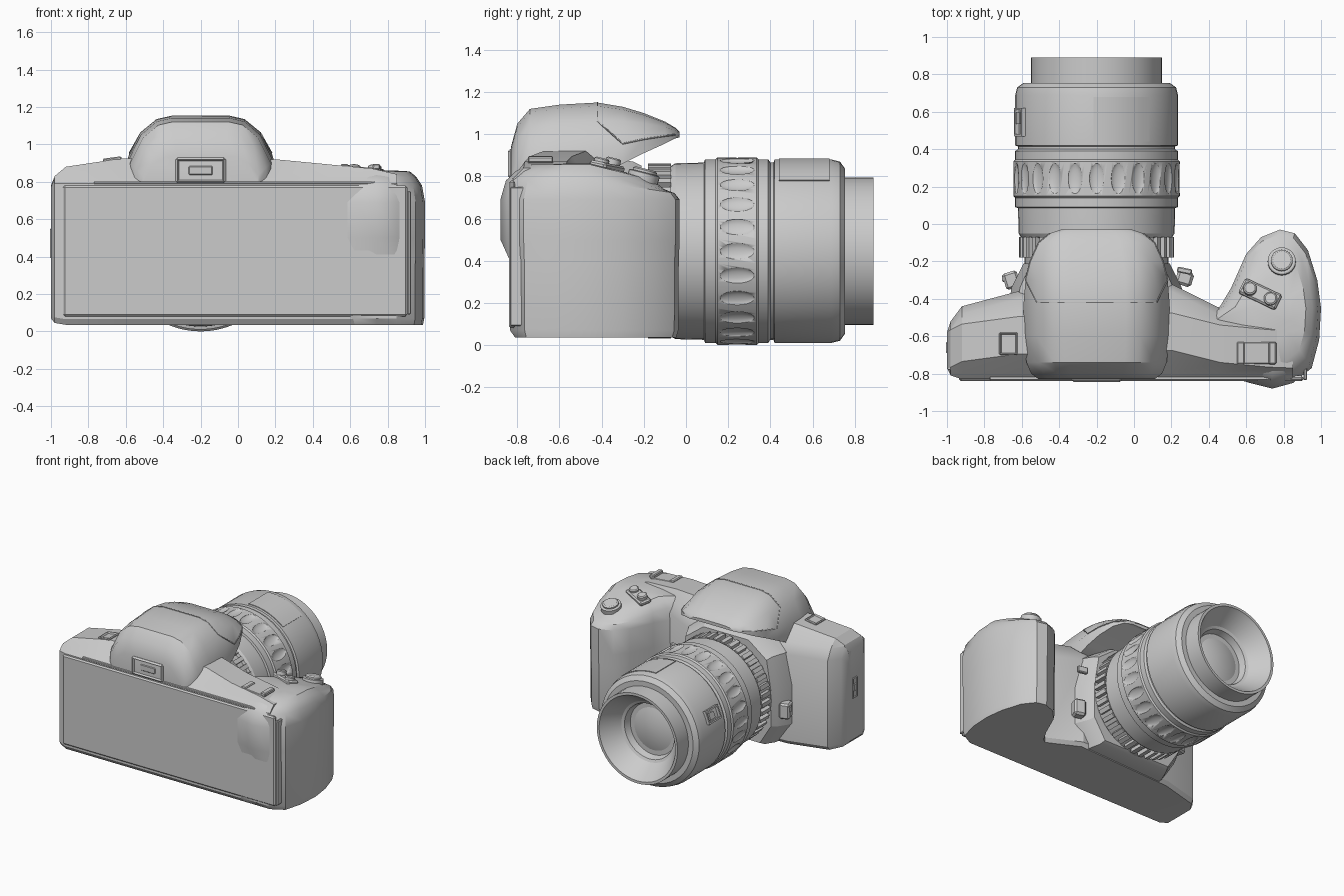
import bpy, bmesh
from math import cos, sin, pi, tau, radians
from mathutils import Matrix, Vector

if "Cube" in bpy.data.objects:
    bpy.data.objects.remove(bpy.data.objects["Cube"], do_unlink=True)

LENS_X, LENS_Z = -0.2, 0.445


def finish(name, bm, angle=28):
    """Turn a bmesh into a shaded object."""
    bmesh.ops.recalc_face_normals(bm, faces=bm.faces)
    mesh = bpy.data.meshes.new(name)
    bm.to_mesh(mesh)
    bm.free()
    obj = bpy.data.objects.new(name, mesh)
    bpy.context.collection.objects.link(obj)
    bpy.ops.object.select_all(action='DESELECT')
    obj.select_set(True)
    bpy.context.view_layer.objects.active = obj
    bpy.ops.object.shade_smooth_by_angle(angle=radians(angle))
    return obj


def loft(name, rings, angle=28):
    """Skin a list of equal-length rings and cap both ends."""
    bm = bmesh.new()
    rows = [[bm.verts.new(p) for p in ring] for ring in rings]
    n = len(rows[0])
    for a, b in zip(rows, rows[1:]):
        for i in range(n):
            j = (i + 1) % n
            bm.faces.new((a[i], a[j], b[j], b[i]))
    caps = [bm.faces.new(rows[0]), bm.faces.new(rows[-1])]
    bmesh.ops.triangulate(bm, faces=caps)
    return finish(name, bm, angle)


def lathe(name, profile, matrix, sides=48):
    """Revolve (height, radius) pairs around the matrix's z axis."""
    return loft(name, [[matrix @ Vector((r * cos(tau * i / sides), r * sin(tau * i / sides), h))
                        for i in range(sides)] for h, r in profile])


def add_box(bm, matrix, size):
    return bmesh.ops.create_cube(bm, size=1, matrix=matrix @ Matrix.Diagonal((*size, 1)))


def box(name, loc, size, rot=(0, 0, 0), bevel=0.006, recess=None, rim=0.02, depth=0.02):
    """Bevelled block, optionally with one face inset and sunk."""
    bm = bmesh.new()
    add_box(bm, Matrix.Identity(4), size)
    bmesh.ops.bevel(bm, geom=bm.edges[:], offset=bevel, segments=1, affect='EDGES')
    if recess:
        d = Vector(recess)
        bm.normal_update()
        face = max(bm.faces, key=lambda f: f.normal.dot(d))
        bmesh.ops.inset_region(bm, faces=[face], thickness=rim)
        bmesh.ops.translate(bm, verts=face.verts[:], vec=-d * depth)
    turn = Matrix.Translation(loc)
    for angle, axis in zip(rot, 'XYZ'):
        turn = turn @ Matrix.Rotation(angle, 4, axis)
    bm.transform(turn)
    return finish(name, bm)


# Main body: cross-sections along the width
def body_section(x, back, front, low, top):
    shoulder = min(0.79, top - 0.04)
    mid = (back + front) / 2
    return [(x, y, z) for y, z in (
        (back + .02, low), (back, low + .03), (back, shoulder), (back + .03, shoulder + .03),
        (mid - .1, top), (mid + .1, top), (front - .04, shoulder + .03),
        (front, shoulder - .05), (front, low + .03), (front - .02, low))]


loft("body", [body_section(*s) for s in (
    (-1, -.77, -.58, .07, .78), (-.98, -.81, -.52, .045, .83), (-.92, -.83, -.44, .035, .88),
    (-.62, -.83, -.36, .035, .925), (.2, -.83, -.32, .035, .92), (.46, -.83, -.45, .035, .895),
    (.72, -.83, -.5, .035, .87), (.85, -.82, -.52, .035, .84))])

# Hand grip: plan outline stacked upwards, with a sloping top
GRIP = ((.3, -.55), (.46, -.44), (.52, -.34), (.6, -.16), (.68, -.07), (.78, -.03), (.86, -.05),
        (.93, -.14), (.98, -.3), (1, -.45), (.99, -.62), (.95, -.77), (.85, -.85), (.74, -.88),
        (.62, -.85), (.45, -.8))


def grip_ring(z, scale, slope, back):
    ring = []
    for x, y in GRIP:
        px, py = .73 + (x - .73) * scale, max(back, -.45 + (y + .45) * scale)
        ring.append((px, py, z - slope * max(0, py + .45)))
    return ring


loft("hand_grip", [grip_ring(*s) for s in (
    (.035, .96, 0, -.81), (.07, .985, 0, -.835), (.4, .99, 0, -.835), (.5, 1, 0, -.88),
    (.69, 1, 0, -.88), (.78, .94, .15, -.88), (.825, .83, .25, -.88), (.855, .7, .25, -.88),
    (.86, .4, .25, -.88))], 32)

# Prism hump with overhanging flash nose
HALF = ((1, 0), (1, .35), (.82, .75), (.6, .95), (.4, 1))
HUMP = [(w, h) for w, h in HALF] + [(-w, h) for w, h in reversed(HALF)]


def hump_ring(y, half, low, top):
    return [Vector((LENS_X + w * half, y, low + h * (top - low))) for w, h in HUMP]


hump = [hump_ring(*s) for s in (
    (-.83, .31, .78, .94), (-.8, .35, .78, 1.05), (-.74, .375, .78, 1.12), (-.6, .39, .78, 1.14),
    (-.42, .39, .8, 1.15), (-.3, .38, .86, 1.13), (-.2, .355, .91, 1.1), (-.1, .31, .955, 1.06),
    (-.05, .25, .98, 1.03), (-.03, .19, .985, 1.01))]
loft("prism_hump", hump, 35)

# Flash lid seam following the hump surface
seam_pts = ([ring[1] for ring in hump[-2:4:-1]] + hump[4][2:8] + [ring[8] for ring in hump[5:-1]])
curve = bpy.data.curves.new("flash_lid_seam", 'CURVE')
curve.dimensions = '3D'
curve.bevel_depth = 0.004
curve.bevel_resolution = 0
spline = curve.splines.new('POLY')
spline.points.add(len(seam_pts) - 1)
for point, p in zip(spline.points, seam_pts):
    point.co = (*p, 1)
bpy.context.collection.objects.link(bpy.data.objects.new("flash_lid_seam", curve))

# Lens mount housing tapering from the body to the lens
MOUNT = ((-.5, 1), (.5, 1), (.9, .7), (1, .1), (1, -.6), (.75, -1), (-.75, -1), (-1, -.6),
         (-1, .1), (-.9, .7))
loft("mount_housing", [[(LENS_X + u * w, y, .46 + v * h) for u, v in MOUNT]
                       for y, w, h in ((-.5, .48, .42), (-.34, .455, .42), (-.25, .41, .41),
                                       (-.21, .39, .39))])

# Lens: axis points along +y
AXIS = Matrix.Translation((LENS_X, 0, LENS_Z)) @ Matrix.Rotation(-pi / 2, 4, 'X')
lathe("mount_ring", [(-.25, .385), (-.07, .385)], AXIS)
lathe("rear_barrel", [(-.08, .38), (-.07, .405), (-.05, .417), (.08, .42), (.09, .42)], AXIS)
zoom = lathe("zoom_ring", [(.085, .42), (.09, .435), (.14, .435), (.15, .445), (.335, .445),
                           (.345, .435), (.39, .435), (.4, .42)], AXIS, 96)
lathe("front_barrel", [
    (.39, .42), (.415, .42), (.42, .435), (.69, .435), (.73, .425), (.755, .39), (.755, .35),
    (.89, .35), (.89, .33), (.865, .315), (.75, .235), (.74, .215), (.69, .2), (.69, .18)], AXIS)
lathe("front_glass", [(.68, .195), (.695, .15), (.71, .08), (.715, .02)], AXIS)


def around(angle, radius, height):
    """Frame on the lens surface: x radial, y tangential, z along the axis."""
    return AXIS @ Matrix.Rotation(angle, 4, 'Z') @ Matrix.Translation((radius, 0, height))


# Finger scallops cut into the zoom ring
bm = bmesh.new()
for i in range(24):
    bmesh.ops.create_uvsphere(bm, u_segments=16, v_segments=10, radius=1,
                              matrix=around(tau * i / 24, .447, .243)
                              @ Matrix.Diagonal((.016, .04, .082, 1)))
cutter = finish("scallop_cutter", bm)
cutter.hide_render = True
cut = zoom.modifiers.new("scallops", 'BOOLEAN')
cut.operation, cut.solver, cut.object = 'DIFFERENCE', 'EXACT', cutter
bpy.context.view_layer.objects.active = zoom
bpy.ops.object.modifier_apply(modifier=cut.name)
bpy.data.objects.remove(cutter, do_unlink=True)

# Ribs on the mount ring
bm = bmesh.new()
for i in range(40):
    add_box(bm, around(tau * i / 40, .395, -.125), (.04, .032, .11))
finish("mount_ring_ribs", bm)

# Lens switch and scale panel
bm = bmesh.new()
for tangent, along, w, l in ((-.045, 0, .012, .15), (.045, 0, .012, .15), (0, -.07, .09, .012),
                             (0, .07, .09, .012), (0, .02, .05, .06)):
    add_box(bm, around(radians(202), .435, .545) @ Matrix.Translation((0, tangent, along)),
            (.04, w, l))
finish("lens_switch", bm)
arc = [radians(a) for a in range(-92, -49, 6)]
loft("lens_scale_panel", [[around(a, r, h).translation for r, h in
                           ((.42, .44), (.44, .44), (.44, .68), (.42, .68))] for a in arc])

# Back door and eyepiece
box("back_door", (-.015, -.825, .43), (1.84, .03, .7), bevel=.01)
box("door_hinge_strip", (.915, -.8, .42), (.02, .07, .66))
box("door_top_lip", (-.02, -.82, .795), (1.5, .03, .015), bevel=.003)
box("eyepiece", (LENS_X, -.815, .86), (.27, .06, .14), bevel=.012, recess=(0, -1, 0), depth=.03)
box("eyepiece_window", (LENS_X, -.82, .86), (.13, .03, .05))

# Shutter button and mode buttons
tilt = Matrix.Rotation(-.25, 4, 'X')
lathe("shutter_collar", [(-.03, .075), (.01, .075), (.014, .068)],
      Matrix.Translation((.79, -.2, .805)) @ tilt, 24)
lathe("shutter_button", [(-.02, .058), (.025, .058), (.032, .048)],
      Matrix.Translation((.79, -.2, .805)) @ tilt, 24)
box("mode_button_base", (.675, -.375, .845), (.22, .09, .035), (-.2, 0, -.45), .01)
for side, bx, by in (("left", .73, -.405), ("right", .62, -.35)):
    lathe("mode_button_" + side, [(-.02, .036), (.03, .036), (.036, .028)],
          Matrix.Translation((bx, by, .852)) @ tilt, 16)

# Top plate slider and window
box("top_slider_base", (.65, -.69, .865), (.2, .12, .03), (0, .08, 0))
for side, x in (("left", .74), ("right", .57)):
    box("top_slider_rail_" + side, (x, -.69, .88), (.04, .12, .03), (0, .08, 0))
box("top_window", (-.67, -.64, .905), (.1, .12, .05), (0, -.13, 0), recess=(0, 0, 1), rim=.012)

# Side latch, strap lug and mount controls
box("side_latch_plate", (-.99, -.66, .47), (.03, .07, .17), bevel=.01, recess=(-1, 0, 0), rim=.012,
    depth=.01)
box("side_latch_knob", (-.995, -.66, .47), (.02, .035, .06))
box("focus_switch", (-.655, -.3, .34), (.08, .09, .12), (0, 0, .3), bevel=.012)
box("focus_switch_tab", (-.69, -.29, .36), (.03, .04, .05))
box("lens_release", (.27, -.29, .3), (.09, .08, .13), (0, 0, -.3), bevel=.015)
box("mount_top_tab", (.27, -.25, .6), (.08, .03, .05), (0, 0, -.2))
